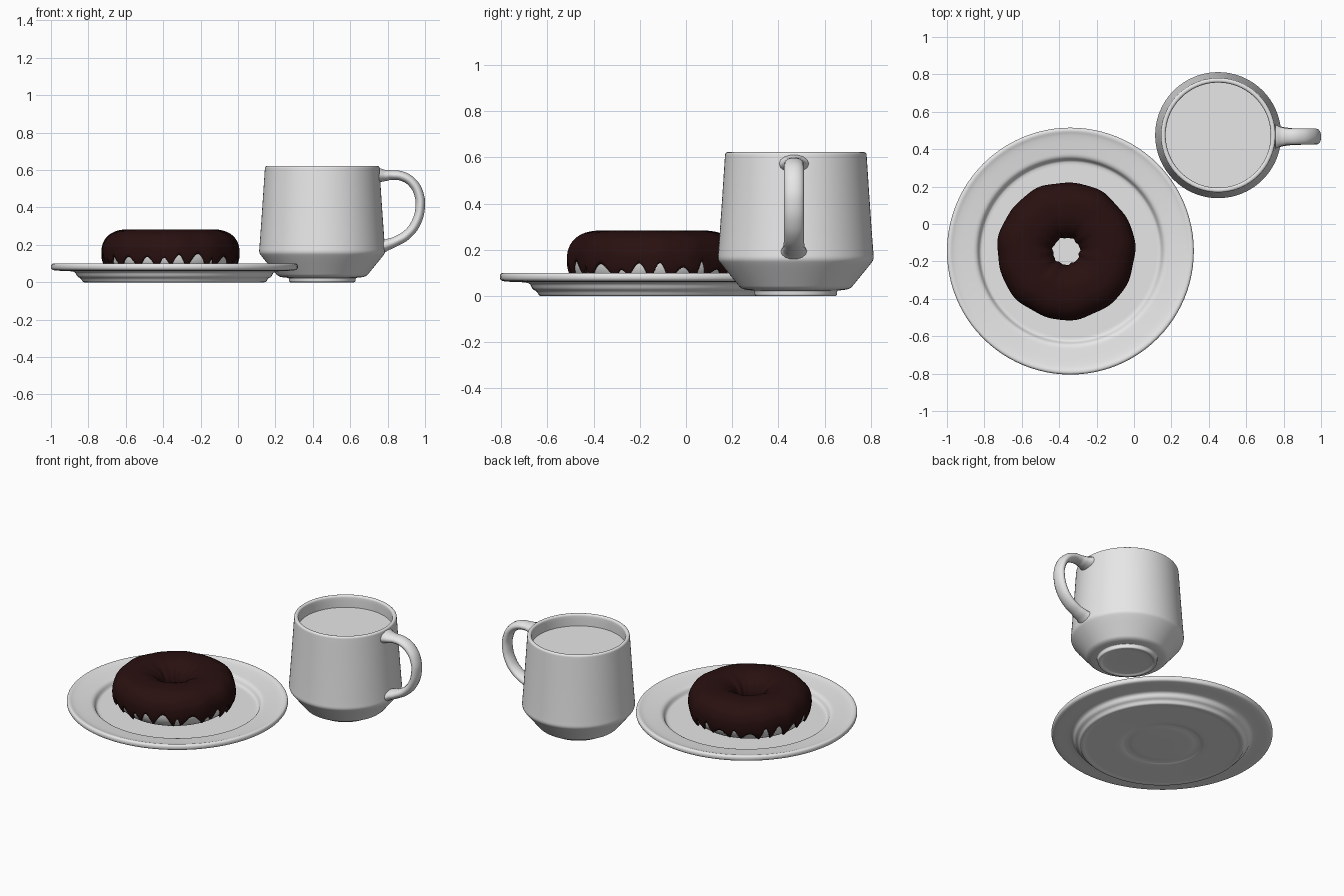
import bpy, bmesh, math, random
from mathutils import Vector

random.seed(7)
TAU = 2 * math.pi

if "Cube" in bpy.data.objects:
    bpy.data.objects.remove(bpy.data.objects["Cube"])


def material(name, rgb):
    m = bpy.data.materials.new(name)
    m.use_nodes = True
    colour = (*rgb, 1)
    m.diffuse_color = colour
    bsdf = m.node_tree.nodes["Principled BSDF"]
    bsdf.inputs["Base Color"].default_value = colour
    bsdf.inputs["Roughness"].default_value = 0.5
    return m


white = material("white_ceramic", (0.8, 0.8, 0.8))
chocolate = material("dark_chocolate", (0.022, 0.005, 0.005))


def smooth(ob, angle=40):
    bpy.ops.object.select_all(action='DESELECT')
    ob.select_set(True)
    bpy.context.view_layer.objects.active = ob
    bpy.ops.object.shade_smooth_by_angle(angle=math.radians(angle))


def surface(name, point, nu, nv, mat, location, closed=False):
    """Sheet wrapped around z: point(i, j) gives radius, angle, height."""
    bm = bmesh.new()
    rows = []
    for i in range(nu):
        row = []
        for j in range(nv):
            r, a, z = point(i, j)
            row.append(bm.verts.new((r * math.cos(a), r * math.sin(a), z)))
        rows.append(row)
    for i in range(nu):
        here, there = rows[i], rows[(i + 1) % nu]
        for j in range(nv if closed else nv - 1):
            k = (j + 1) % nv
            bm.faces.new((here[j], there[j], there[k], here[k]))
    bmesh.ops.remove_doubles(bm, verts=bm.verts, dist=1e-5)
    me = bpy.data.meshes.new(name)
    bm.to_mesh(me)
    bm.free()
    ob = bpy.data.objects.new(name, me)
    bpy.context.collection.objects.link(ob)
    ob.location = location
    me.materials.append(mat)
    smooth(ob)
    return ob


def round_corners(pts, times=2):
    for _ in range(times):
        out = [pts[0]]
        for (r0, z0), (r1, z1) in zip(pts, pts[1:]):
            out.append((r0 * .75 + r1 * .25, z0 * .75 + z1 * .25))
            out.append((r0 * .25 + r1 * .75, z0 * .25 + z1 * .75))
        pts = out + [pts[-1]]
    return pts


def lathe(name, profile, mat, location, segments=96):
    pts = round_corners(profile)
    return surface(name, lambda i, j: (pts[j][0], TAU * i / segments, pts[j][1]),
                   segments, len(pts), mat, location)


# Plate: underside with a shallow ring, foot, wide rim, sunken floor
lathe("plate", [
    (0, .006), (.18, .006), (.2, .01), (.23, .01), (.25, .003), (.46, .003),
    (.47, 0), (.49, 0), (.5, .02), (.52, .03), (.53, .055), (.56, .06),
    (.64, .062), (.66, .07), (.66, .095), (.645, .102), (.62, .092),
    (.54, .082), (.5, .077), (.485, .045), (.47, .04), (.45, .04), (0, .04)],
    white, (-.34, -.145, 0))

# Mug: foot, flared base, tapering wall, rolled rim, hollow inside
mug_at = Vector((.45, .475, 0))
lathe("mug", [
    (0, .008), (.15, .008), (.16, 0), (.178, 0), (.178, .024), (.19, .024),
    (.235, .03), (.255, .055), (.325, .14), (.338, .16), (.335, .19),
    (.32, .4), (.307, .6), (.305, .622), (.283, .622), (.28, .6),
    (.285, .4), (.29, .2), (.22, .08), (0, .06)], white, mug_at)
lathe("drink", [(.284, .545), (0, .545)], white, mug_at)

# Mug handle: oval tube that flares where it joins the wall
path = [(.305, .572, 1.5), (.335, .571, 1.2), (.37, .573, 1), (.43, .566, 1),
        (.485, .53, 1), (.519, .465, 1), (.524, .4, 1), (.503, .32, 1),
        (.455, .256, 1), (.39, .217, 1.05), (.345, .2, 1.2), (.318, .19, 1.4)]
curve = bpy.data.curves.new("mug_handle", 'CURVE')
curve.dimensions = '3D'
curve.bevel_depth = .026
curve.bevel_resolution = 5
curve.use_fill_caps = True
spline = curve.splines.new('BEZIER')
spline.resolution_u = 6
spline.bezier_points.add(len(path) - 1)
for p, (x, z, radius) in zip(spline.bezier_points, path):
    p.co = (x, 0, z)
    p.radius = radius
    p.handle_left_type = p.handle_right_type = 'AUTO'
handle = bpy.data.objects.new("mug_handle", curve)
bpy.context.collection.objects.link(handle)
handle.location = mug_at + Vector((0, -.008, 0))
handle.scale.y = 1.65
curve.materials.append(white)
bpy.ops.object.select_all(action='DESELECT')
handle.select_set(True)
bpy.context.view_layer.objects.active = handle
bpy.ops.object.convert(target='MESH')
smooth(handle)

# Doughnut: ring with a slightly squared outer side
RING, MID, POWER = .22, .155, .85
doughnut_at = (-.362, -.145, 0)


def ring_point(phi, wide, tall):
    c, s = math.cos(phi), math.sin(phi)
    dx = c if c < 0 else c ** POWER
    return RING + wide * dx, MID + math.copysign(abs(s) ** POWER, s) * tall


def dough_point(i, j):
    r, z = ring_point(TAU * j / 40, .136, .116)
    return r, TAU * i / 96, z


surface("doughnut", dough_point, 96, 40, white, doughnut_at, closed=True)

# Icing: hugs the ring, its outer edge running into drips with arches between
DRIPS, STEPS, ROWS, TALL = 24, 288, 36, .128
starts = [(k + random.uniform(-.3, .3)) / DRIPS for k in range(DRIPS)]
lows = [random.uniform(.055, .09) for _ in range(DRIPS)]
highs = [random.uniform(.11, .155) for _ in range(DRIPS)]


def edge_height(u):
    for k in range(DRIPS):
        n = (k + 1) % DRIPS
        span = (starts[n] - starts[k]) % 1
        t = ((u - starts[k]) % 1) / span
        if t < 1:
            low = lows[k] + (lows[n] - lows[k]) * t
            return low + (highs[k] - low) * math.sin(math.pi * t) ** 1.2
    return lows[0]


def icing_point(i, j):
    u = i / STEPS
    drop = (MID - edge_height(u)) / TALL
    first = -math.asin(math.copysign(abs(drop) ** (1 / POWER), drop))
    last = math.pi * 1.2 + .12 * math.sin(5 * TAU * u)
    r, z = ring_point(first + (last - first) * j / (ROWS - 1), .148, TALL)
    wobble = .003 * math.sin(7 * TAU * u) + .002 * math.sin(13 * TAU * u + 1)
    return r + wobble, TAU * u, z


icing = surface("icing", icing_point, STEPS, ROWS, chocolate, doughnut_at)
thick = icing.modifiers.new("thickness", 'SOLIDIFY')
thick.thickness = .014
thick.offset = -1
